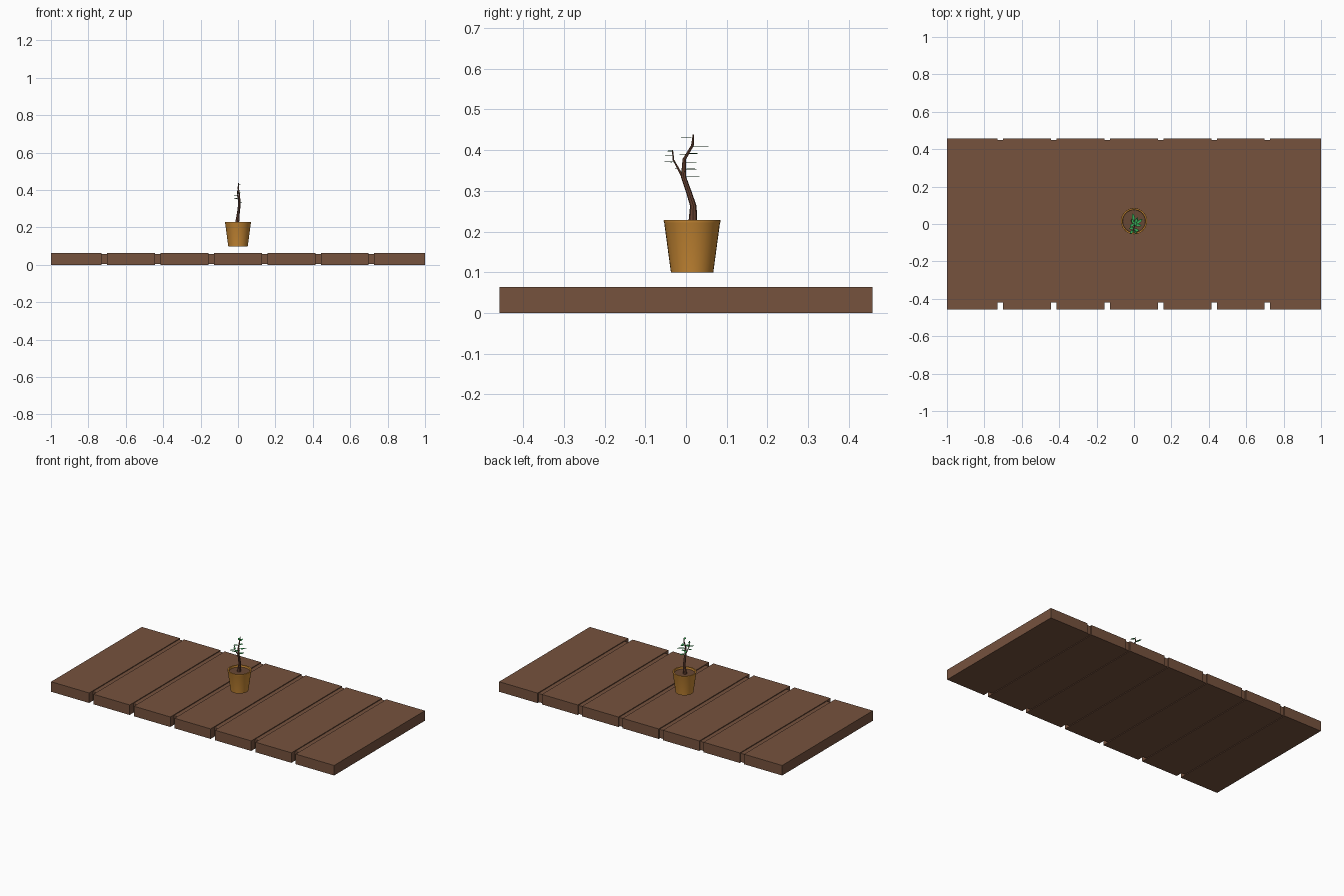
import bpy, bmesh, math
from mathutils import Vector

if "Cube" in bpy.data.objects:
    bpy.data.objects.remove(bpy.data.objects["Cube"])


def material(name, color):
    m = bpy.data.materials.new(name)
    m.diffuse_color = (*color, 1)
    m.use_nodes = True
    m.node_tree.nodes["Principled BSDF"].inputs["Base Color"].default_value = m.diffuse_color
    return m


WOOD = material("wood", (0.18, 0.085, 0.048))
CLAY = material("clay", (0.58, 0.25, 0.035))
BARK = material("bark", (0.15, 0.06, 0.035))
SOIL = material("earth", (0.14, 0.065, 0.035))
LEAF = material("leaf_green", (0.04, 0.40, 0.09))


def make_object(name, bm, mat, smooth=False):
    bmesh.ops.recalc_face_normals(bm, faces=bm.faces)
    me = bpy.data.meshes.new(name)
    bm.to_mesh(me)
    bm.free()
    me.materials.append(mat)
    ob = bpy.data.objects.new(name, me)
    bpy.context.collection.objects.link(ob)
    if smooth:
        bpy.ops.object.select_all(action='DESELECT')
        ob.select_set(True)
        bpy.context.view_layer.objects.active = ob
        bpy.ops.object.shade_smooth_by_angle(angle=math.radians(35))
    return ob


def box(name, x0, x1, y0, y1, z0, z1, mat):
    bm = bmesh.new()
    bmesh.ops.create_cube(bm, size=1)
    for v in bm.verts:
        v.co = ((x0 + x1) / 2 + v.co.x * (x1 - x0),
                (y0 + y1) / 2 + v.co.y * (y1 - y0),
                (z0 + z1) / 2 + v.co.z * (z1 - z0))
    return make_object(name, bm, mat)


def skin(bm, rings):
    """Bridge rings of points with quads and cap both ends."""
    loops = [[bm.verts.new(p) for p in ring] for ring in rings]
    n = len(loops[0])
    for a, b in zip(loops, loops[1:]):
        for i in range(n):
            j = (i + 1) % n
            bm.faces.new((a[i], a[j], b[j], b[i]))
    bm.faces.new(loops[0])
    bm.faces.new(loops[-1])


def ring(center, radius, n):
    cx, cy, cz = center
    return [(cx + radius * math.cos(2 * math.pi * i / n),
             cy + radius * math.sin(2 * math.pi * i / n), cz) for i in range(n)]


def tube(name, path, n, mat):
    bm = bmesh.new()
    skin(bm, [ring(p[:3], p[3], n) for p in path])
    return make_object(name, bm, mat, True)


# Deck: seven planks over a slightly thinner filler slab
GAPS = [-0.716, -0.430, -0.143, 0.142, 0.429, 0.713]
edges = [-1.0] + [e for g in GAPS for e in (g - 0.015, g + 0.015)] + [1.0]
for i in range(7):
    box(f"plank_{i + 1}", edges[2 * i], edges[2 * i + 1], -0.458, 0.458, 0, 0.064, WOOD)
box("plank_backing", -0.98, 0.98, -0.42, 0.45, 0.004, 0.059, WOOD)

# Pot with a thin rim and hollow top, plus soil
PY = 0.015
profile = [(0.052, 0.099), (0.0685, 0.221), (0.070, 0.225), (0.0695, 0.228),
           (0.062, 0.228), (0.060, 0.212)]
tube("pot", [(0, PY, z, r) for r, z in profile], 32, CLAY)
tube("soil", [(0, PY, 0.205, 0.059), (0, PY, 0.216, 0.0603)], 32, SOIL)

# Trunk and side branch: x, y, z, radius
tube("trunk", [(-0.005, 0.017, 0.210, 0.012), (-0.004, 0.017, 0.228, 0.0105),
               (0.000, 0.018, 0.263, 0.008), (0.005, 0.006, 0.300, 0.007),
               (0.007, -0.006, 0.334, 0.0065), (0.006, -0.004, 0.378, 0.0045),
               (0.001, 0.016, 0.412, 0.0035), (0.003, 0.018, 0.438, 0.0015)], 8, BARK)
tube("side_branch", [(0.006, -0.007, 0.332, 0.004), (0.000, -0.022, 0.360, 0.003),
                     (-0.004, -0.031, 0.376, 0.0025), (-0.002, -0.033, 0.400, 0.0015)], 6, BARK)

# Leaves: base point then tip offset, nearly horizontal
LEAVES = [
    ((0.002, 0.017, 0.431), (0.012, -0.032)), ((0.001, 0.014, 0.408), (-0.008, 0.043)),
    ((0.003, 0.004, 0.391), (0.016, 0.026)), ((0.003, 0.004, 0.389), (-0.026, -0.020)),
    ((0.006, -0.003, 0.368), (0.040, 0.030)), ((0.006, -0.004, 0.353), (-0.020, 0.030)),
    ((0.006, -0.005, 0.334), (0.014, 0.041)), ((0.006, -0.005, 0.346), (0.034, -0.004)),
    ((-0.002, -0.033, 0.397), (0.010, -0.012)), ((-0.003, -0.032, 0.387), (0.018, -0.020)),
    ((-0.004, -0.031, 0.371), (-0.018, -0.022)), ((-0.003, -0.028, 0.368), (0.030, -0.008)),
    ((0.000, -0.020, 0.355), (-0.026, -0.006)),
]
bm = bmesh.new()
for base, (dx, dy) in LEAVES:
    b, d = Vector(base), Vector((dx, dy, 0))
    side = Vector((-dy, dx, 0)).normalized() * min(0.008, 0.26 * d.length)
    up = Vector((0, 0, 0.0015))
    stem, mid, tip = (bm.verts.new(p) for p in (b, b + d * 0.55, b + d))
    for s in (-1, 1):
        e1 = bm.verts.new(b + d * 0.35 + side * s + up)
        e2 = bm.verts.new(b + d * 0.75 + side * s * 0.75 + up)
        face = [stem, mid, e1], [mid, tip, e2, e1]
        for f in face:
            bm.faces.new(f if s < 0 else f[::-1])
make_object("leaves", bm, LEAF)
